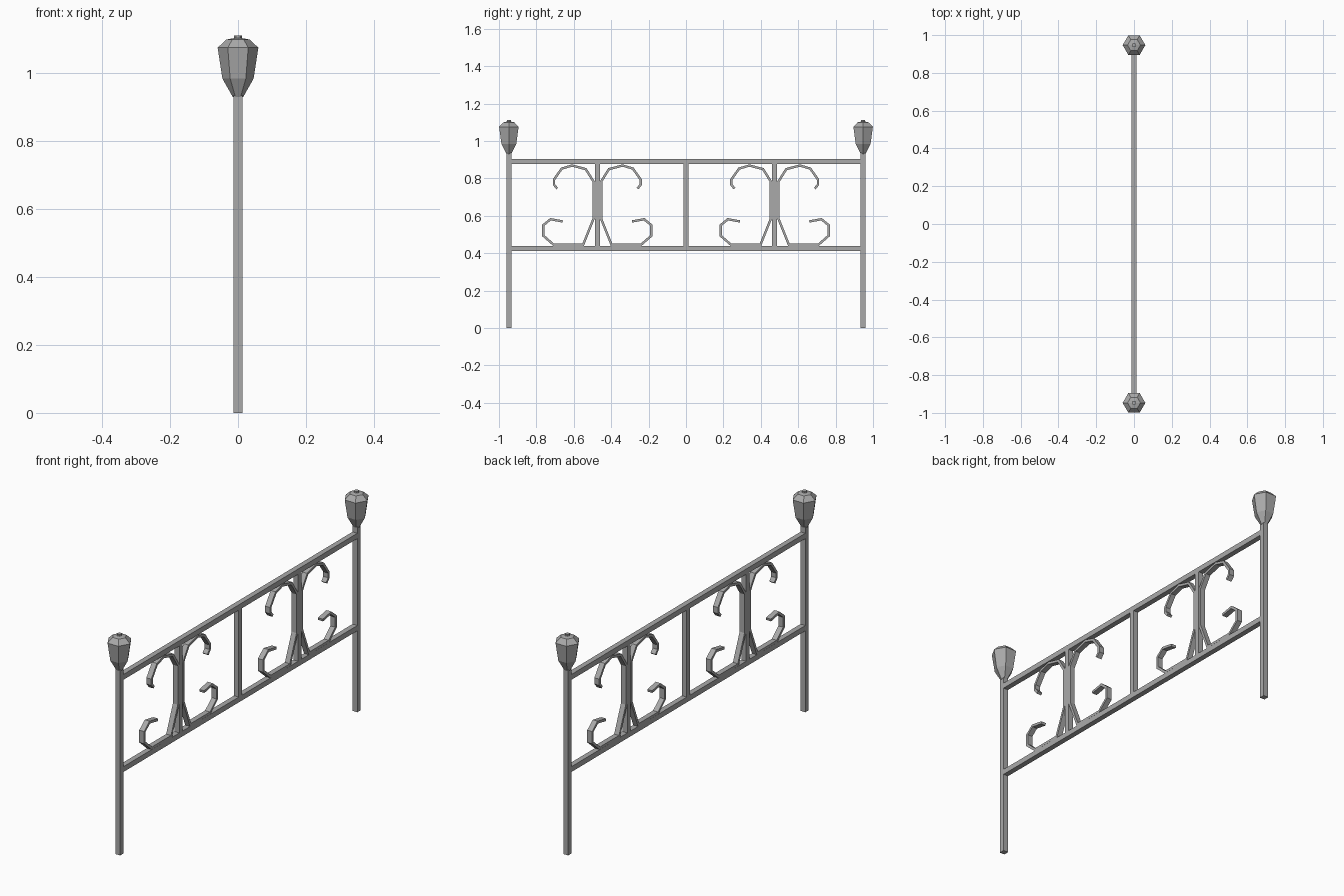
import bpy, bmesh, math
from mathutils import Vector

cube = bpy.data.objects.get("Cube")
if cube:
    bpy.data.objects.remove(cube, do_unlink=True)

iron = bpy.data.materials.new("grey_iron")
iron.use_nodes = True
GREY = (0.4, 0.4, 0.4, 1)
iron.diffuse_color = GREY
iron.node_tree.nodes["Principled BSDF"].inputs["Base Color"].default_value = GREY

BAR = 0.027          # square bar thickness
POST_Y = 0.947
PANEL_Y = 0.474
LOW, HIGH = 0.425, 0.891   # rail centre heights


def add_object(name, bm):
    bmesh.ops.recalc_face_normals(bm, faces=bm.faces)
    mesh = bpy.data.meshes.new(name)
    bm.to_mesh(mesh)
    bm.free()
    mesh.materials.append(iron)
    obj = bpy.data.objects.new(name, mesh)
    bpy.context.collection.objects.link(obj)
    return obj


def box(name, y0, y1, z0, z1):
    bm = bmesh.new()
    bmesh.ops.create_cube(bm, size=1)
    bmesh.ops.scale(bm, vec=(BAR, y1 - y0, z1 - z0), verts=bm.verts)
    bmesh.ops.translate(bm, vec=(0, (y0 + y1) / 2, (z0 + z1) / 2), verts=bm.verts)
    return add_object(name, bm)


def upright(name, y, z0, z1):
    return box(name, y - BAR / 2, y + BAR / 2, z0, z1)


def finial(name, y):
    """Six-sided bud lofted through rings of (radius, height)."""
    profile = [(0.015, 0.93), (0.046, 0.985), (0.06, 1.076),
               (0.034, 1.1), (0.012, 1.104), (0.012, 1.112)]
    bm = bmesh.new()
    rings = []
    for r, z in profile:
        angles = [math.tau * i / 6 for i in range(6)]
        rings.append([bm.verts.new((r * math.cos(a), y + r * math.sin(a), z))
                      for a in angles])
    for low, up in zip(rings, rings[1:]):
        for i in range(6):
            j = (i + 1) % 6
            bm.faces.new((low[i], low[j], up[j], up[i]))
    bm.faces.new(rings[0])
    bm.faces.new(rings[-1])
    return add_object(name, bm)


def ribbon(name, path, y, side, thick=0.0125):
    """Flat strip following a path in the y-z plane, with mitred corners."""
    pts = [Vector(p) for p in path]
    bm = bmesh.new()
    rings = []
    for i, p in enumerate(pts):
        before = (p - pts[i - 1]).normalized() if i else None
        after = (pts[i + 1] - p).normalized() if i < len(pts) - 1 else None
        d0, d1 = before or after, after or before
        n0, n1 = Vector((-d0.y, d0.x)), Vector((-d1.y, d1.x))
        miter = (n0 + n1) / (1 + n0.dot(n1)) * thick / 2
        ring = []
        for x, s in ((-1, -1), (1, -1), (1, 1), (-1, 1)):
            q = p + miter * s
            ring.append(bm.verts.new((x * BAR / 2, y + side * q.x, q.y)))
        rings.append(ring)
    for a, b in zip(rings, rings[1:]):
        for i in range(4):
            j = (i + 1) % 4
            bm.faces.new((a[i], a[j], b[j], b[i]))
    bm.faces.new(rings[0])
    bm.faces.new(rings[-1])
    return add_object(name, bm)


# Rails between the posts
inner = POST_Y - BAR / 2
box("lower_rail", -inner, inner, LOW - BAR / 2, LOW + BAR / 2)
box("upper_rail", -inner, inner, HIGH - BAR / 2, HIGH + BAR / 2)
upright("centre_bar", 0, LOW + BAR / 2, HIGH - BAR / 2)

# Scroll path: lower curl, straight run against the bar, upper curl
scroll = [(0.185, 0.57), (0.25, 0.582), (0.289, 0.55), (0.289, 0.494),
          (0.233, 0.445), (0.076, 0.445), (0.02, 0.585), (0.02, 0.783),
          (0.062, 0.85), (0.135, 0.869), (0.19, 0.853), (0.232, 0.794),
          (0.232, 0.767), (0.215, 0.746)]

# Posts, finials and scroll panels at both ends
for end, s in (("front", -1), ("back", 1)):
    upright(end + "_post", s * POST_Y, 0, 0.935)
    finial(end + "_finial", s * POST_Y)
    upright(end + "_panel_bar", s * PANEL_Y, LOW + BAR / 2, HIGH - BAR / 2)
    for label, side in (("outer", s), ("inner", -s)):
        ribbon(f"{end}_{label}_scroll", scroll, s * PANEL_Y, side)
